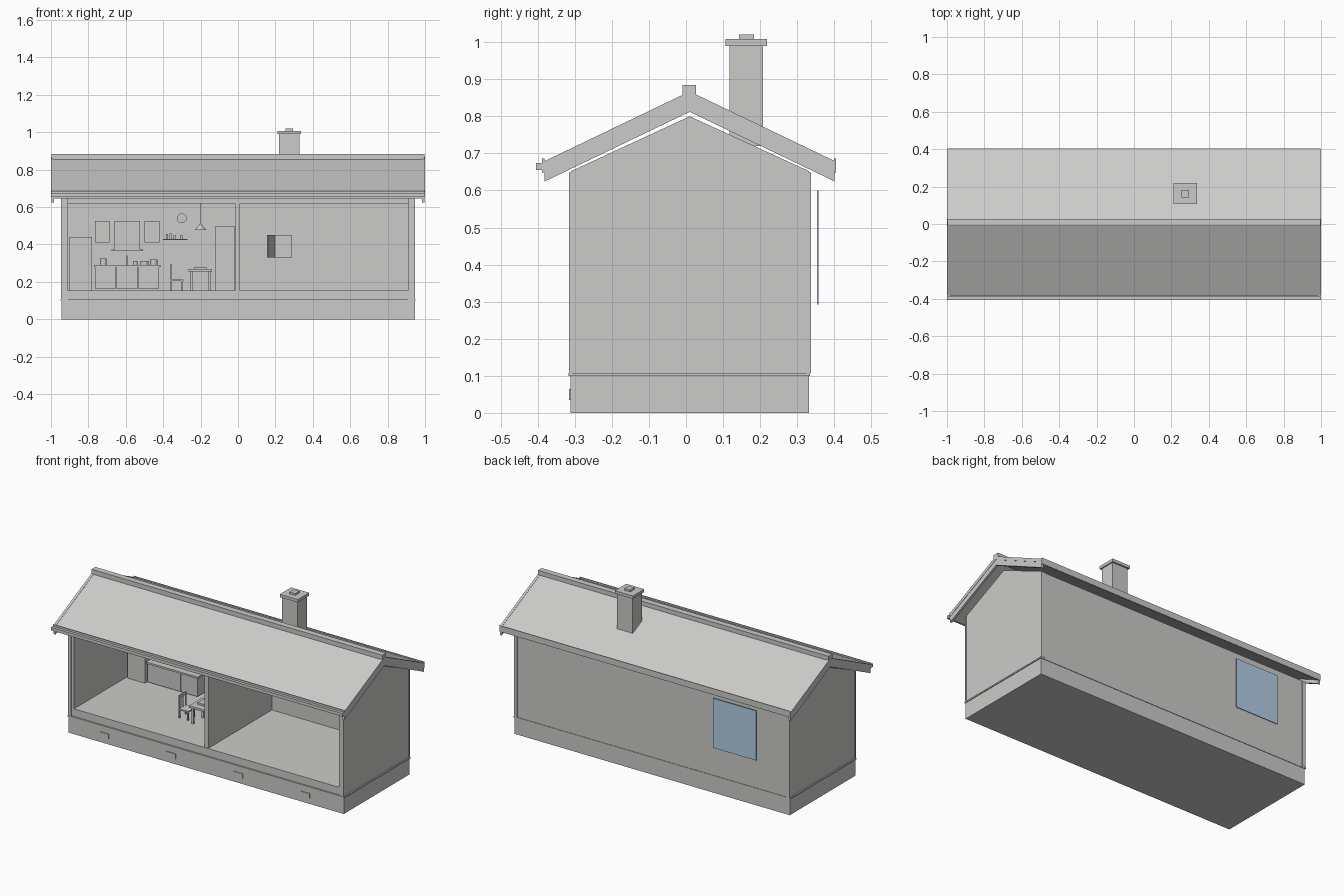
import bpy, bmesh, math
from mathutils import Vector


def material(name, rgb):
    m = bpy.data.materials.new(name)
    m.diffuse_color = (*rgb, 1)
    return m


GREY = material("warm_grey", (0.60, 0.60, 0.59))
GLASS = material("pale_blue_glass", (0.45, 0.62, 0.78))


def finish(name, bm, mat):
    bmesh.ops.recalc_face_normals(bm, faces=bm.faces)
    me = bpy.data.meshes.new(name)
    bm.to_mesh(me)
    bm.free()
    me.materials.append(mat)
    ob = bpy.data.objects.new(name, me)
    bpy.context.collection.objects.link(ob)
    return ob


def add_box(bm, x0, x1, y0, y1, z0, z1):
    verts = bmesh.ops.create_cube(bm, size=1)["verts"]
    for v in verts:
        v.co = Vector(((x0 + x1) / 2 + v.co.x * (x1 - x0),
                       (y0 + y1) / 2 + v.co.y * (y1 - y0),
                       (z0 + z1) / 2 + v.co.z * (z1 - z0)))


def boxes(name, *bounds, mat=GREY):
    bm = bmesh.new()
    for b in bounds:
        add_box(bm, *b)
    return finish(name, bm, mat)


def prism(name, profile, x0, x1, mat=GREY):
    """Extrude a (y, z) outline along x."""
    bm = bmesh.new()
    face = bm.faces.new([bm.verts.new((x0, y, z)) for y, z in profile])
    ext = bmesh.ops.extrude_face_region(bm, geom=[face])["geom"]
    bmesh.ops.translate(bm, vec=(x1 - x0, 0, 0),
                        verts=[v for v in ext if isinstance(v, bmesh.types.BMVert)])
    return finish(name, bm, mat)


def cone(name, x, y, z0, z1, r0, r1, n=16):
    bm = bmesh.new()
    bmesh.ops.create_cone(bm, cap_ends=True, segments=n, radius1=r0, radius2=r1, depth=z1 - z0)
    bmesh.ops.translate(bm, vec=(x, y, (z0 + z1) / 2), verts=bm.verts)
    return finish(name, bm, GREY)


def gable_band(top, bottom, y0, y1, slope=0.48, mid=0.01):
    """Inverted V outline with given ridge heights."""
    return [(y0, top - slope * (mid - y0)), (mid, top), (y1, top - slope * (y1 - mid)),
            (y1, bottom - slope * (y1 - mid)), (mid, bottom), (y0, bottom - slope * (mid - y0))]


# Foundation, base trim and vents
boxes("foundation", (-0.945, 0.945, -0.312, 0.332, 0, 0.10))
boxes("base_trim", (-0.95, 0.95, -0.317, 0.335, 0.10, 0.108))
boxes("foundation_vents", *[(x - 0.033, x + 0.033, -0.316, -0.312, 0.035, 0.065)
                            for x in (-0.70, -0.24, 0.22, 0.68)])

# Floor, ceiling and walls
boxes("floor", (-0.93, 0.93, -0.308, 0.325, 0.108, 0.155))
boxes("ceiling", (-0.93, 0.93, -0.30, 0.325, 0.618, 0.648))
boxes("back_wall", (-0.94, 0.94, 0.318, 0.332, 0.108, 0.65))
boxes("partition_wall", (-0.015, 0.01, -0.305, 0.32, 0.155, 0.618))
gable = [(-0.31, 0.108), (0.332, 0.108), (0.332, 0.652), (0.01, 0.80), (-0.31, 0.652)]
for side, name in ((-1, "left_gable_wall"), (1, "right_gable_wall")):
    prism(name, gable, side * 0.91, side * 0.942)
boxes("corner_boards", *[(min(s * 0.925, s * 0.946), max(s * 0.925, s * 0.946), y0, y1, 0.108, 0.648)
                         for s in (-1, 1) for y0, y1 in ((-0.315, -0.308), (0.325, 0.337))])

# Roof
prism("roof_slab", gable_band(0.865, 0.835, -0.382, 0.402), -0.99, 0.99)
for side, name in ((-1, "left_barge_board"), (1, "right_barge_board")):
    prism(name, gable_band(0.846, 0.812, -0.382, 0.40), side * 0.985, side * 0.998)
    prism(name + "_cap", gable_band(0.867, 0.846, -0.382, 0.402), side * 0.985, side * 1.0)
boxes("ridge_cap", (-0.998, 0.998, -0.01, 0.027, 0.848, 0.884))
boxes("eave_fascia", (-0.998, 0.998, -0.388, -0.382, 0.648, 0.686),
      (-0.998, 0.998, 0.399, 0.404, 0.648, 0.686))
boxes("gutter", (-1.0, 1.0, -0.405, -0.388, 0.655, 0.674))

# Chimney
boxes("chimney_stack", (0.22, 0.328, 0.117, 0.208, 0.72, 0.99))
boxes("chimney_cap", (0.212, 0.336, 0.107, 0.218, 0.99, 1.008))
boxes("chimney_pot", (0.255, 0.293, 0.143, 0.183, 1.008, 1.02))

# Blue pane behind the back wall
boxes("window_pane", (-0.73, -0.435, 0.353, 0.357, 0.292, 0.60), mat=GLASS)

# Kitchen along the left room's back wall
boxes("refrigerator", (-0.90, -0.78, 0.20, 0.318, 0.155, 0.44))
boxes("base_cabinets", *[(x, x + 0.113, 0.205, 0.318, 0.165, 0.28) for x in (-0.765, -0.65, -0.535)])
boxes("counter_top", (-0.77, -0.415, 0.198, 0.318, 0.28, 0.291))
boxes("wall_cabinets", (-0.765, -0.688, 0.255, 0.318, 0.41, 0.525),
      (-0.66, -0.525, 0.255, 0.318, 0.372, 0.525), (-0.50, -0.42, 0.255, 0.318, 0.41, 0.525))
boxes("hood_shelf", (-0.675, -0.508, 0.25, 0.318, 0.364, 0.372))
boxes("tap", (-0.596, -0.59, 0.29, 0.296, 0.291, 0.34), (-0.596, -0.59, 0.26, 0.29, 0.334, 0.34))
for i, (x, r, h) in enumerate(((-0.72, 0.018, 0.035), (-0.55, 0.012, 0.02),
                               (-0.50, 0.022, 0.022), (-0.45, 0.02, 0.028))):
    cone("counter_pot_%d" % i, x, 0.255, 0.291, 0.291 + h, r, r, 12)
boxes("wall_shelf", (-0.40, -0.27, 0.275, 0.318, 0.424, 0.43))
boxes("shelf_jars", *[(x, x + 0.012, 0.285, 0.31, 0.43, 0.43 + h)
                      for x, h in ((-0.385, 0.025), (-0.365, 0.03), (-0.345, 0.02), (-0.31, 0.02))])
boxes("inner_door", (-0.12, -0.02, 0.308, 0.318, 0.155, 0.50))

# Wall clock
clock = cone("wall_clock", 0, 0, -0.006, 0.006, 0.026, 0.026, 20)
clock.rotation_euler.x = math.pi / 2
clock.location = (-0.30, 0.312, 0.54)

# Table and chair
boxes("table", (-0.265, -0.138, -0.10, 0.03, 0.255, 0.268),
      *[(x, x + 0.012, y, y + 0.012, 0.155, 0.255) for x in (-0.255, -0.16) for y in (-0.09, 0.008)])
boxes("table_tray", (-0.235, -0.168, -0.06, 0.0, 0.268, 0.28))
boxes("chair", (-0.36, -0.292, -0.07, 0.0, 0.205, 0.213),
      *[(x, x + 0.008, y, y + 0.008, 0.155, 0.205) for x in (-0.36, -0.302) for y in (-0.07, -0.008)],
      *[(-0.36, -0.352, y, y + 0.008, 0.205, 0.295) for y in (-0.07, -0.039, -0.008)],
      (-0.36, -0.352, -0.07, 0.0, 0.28, 0.295))

# Pendant lamp
cone("lamp_cord", -0.20, -0.04, 0.505, 0.62, 0.002, 0.002, 6)
cone("lamp_shade", -0.20, -0.04, 0.478, 0.51, 0.03, 0.004)

# Small wall box in the right room, with its door ajar
boxes("wall_box", (0.195, 0.29, 0.29, 0.318, 0.33, 0.45), (0.22, 0.26, 0.286, 0.29, 0.37, 0.43))
door = boxes("wall_box_door", (-0.10, 0, -0.003, 0.003, 0.33, 0.45))
door.location = (0.195, 0.29, 0)
door.rotation_euler.z = math.radians(68)
